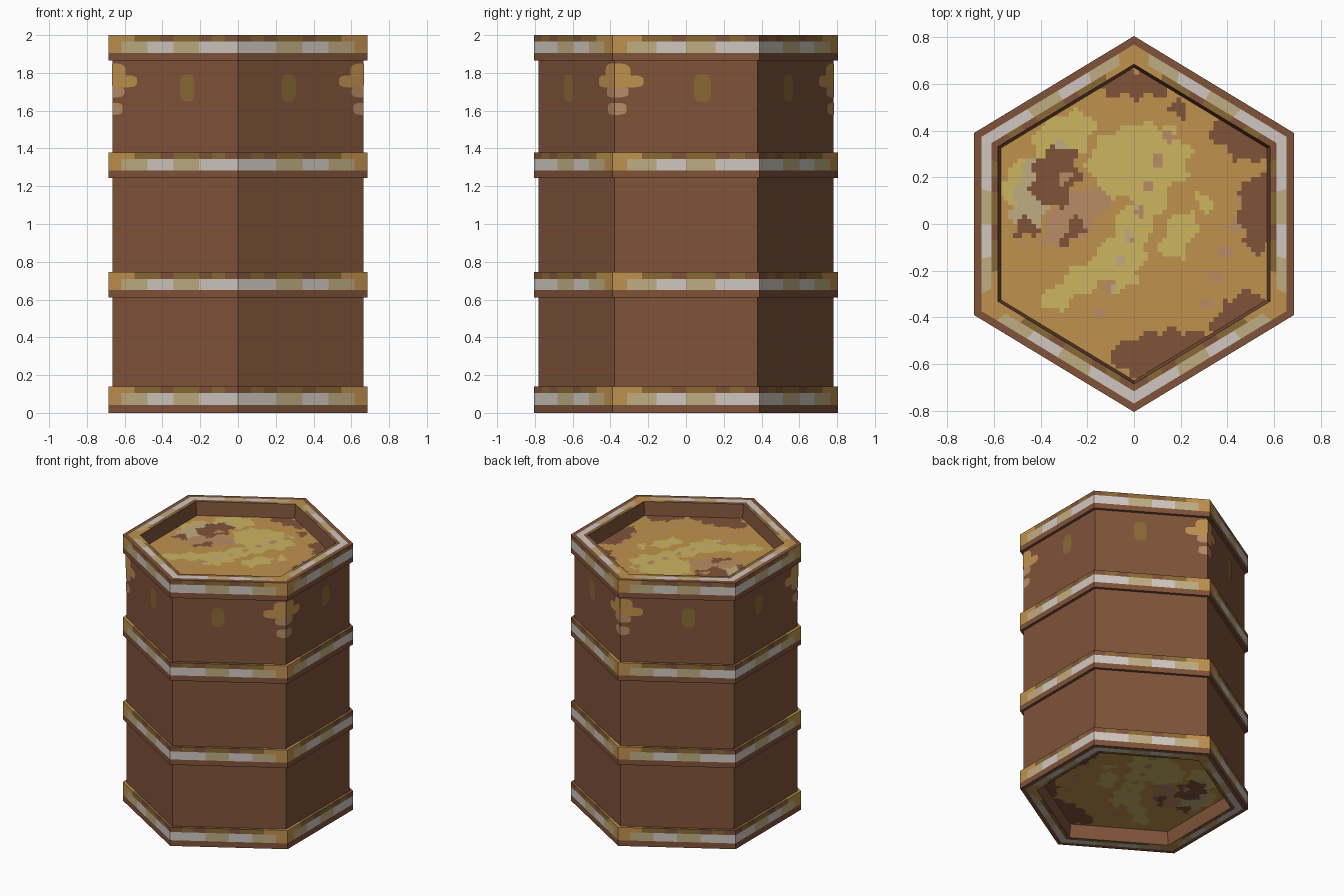
import bpy, bmesh, math
from mathutils import Vector

if "Cube" in bpy.data.objects:
    bpy.data.objects.remove(bpy.data.objects["Cube"])


def srgb(h):
    c = [int(h[i:i + 2], 16) / 255 for i in (0, 2, 4)]
    return [v / 12.92 if v < .04045 else ((v + .055) / 1.055) ** 2.4 for v in c] + [1]


# One flat material per colour, addressed by a letter
COLOURS = {"B": ("rust_brown", "80533A"), "W": ("pale_grey", "D0C7C0"),
           "K": ("khaki", "C0AD82"), "O": ("ochre", "C0914D"),
           "D": ("dark_ochre", "8A6935"), "Y": ("mustard_yellow", "CBB560"),
           "T": ("pinkish_tan", "B88C66")}
KEYS = list(COLOURS)
MATS = []
for name, code in COLOURS.values():
    m = bpy.data.materials.new(name)
    m.diffuse_color = srgb(code)
    m.use_nodes = True
    m.node_tree.nodes["Principled BSDF"].inputs["Base Color"].default_value = m.diffuse_color
    MATS.append(m)

# Hexagon outline; patterns mirror around the even corners
CORNERS = [Vector(p) for p in ((.685, -.39), (.685, .39), (0, .805),
                               (-.685, .39), (-.685, -.39), (0, -.805))]
SEG = 10
LIGHT = "OKKWWKKWWW"
TOP = "OODDBDDBDB"


def finish(bm, name):
    me = bpy.data.meshes.new(name)
    bm.to_mesh(me)
    bm.free()
    for m in MATS:
        me.materials.append(m)
    ob = bpy.data.objects.new(name, me)
    bpy.context.collection.objects.link(ob)
    return ob


def hex_lathe(name, profile, strips):
    """Sweep (scale, z) points round the hexagon, one colour pattern per strip."""
    bm = bmesh.new()
    rings = []
    for s, z in profile:
        ring = []
        for k in range(6):
            for j in range(SEG):
                p = CORNERS[k].lerp(CORNERS[(k + 1) % 6], j / SEG) * s
                ring.append(bm.verts.new((p.x, p.y, z)))
        rings.append(ring)
    n = 6 * SEG
    for a, b, pat in zip(rings, rings[1:], strips):
        for i in range(n):
            f = bm.faces.new((a[i], a[(i + 1) % n], b[(i + 1) % n], b[i]))
            j = i % SEG
            if (i // SEG) % 2:
                j = SEG - 1 - j
            f.material_index = KEYS.index(pat[j % len(pat)])
    return finish(bm, name)


# Barrel walls
hex_lathe("barrel_body", [(.97, .08), (.97, 1.92)], ["B"])

# Middle hoops
for name, z in (("lower_hoop", .61), ("upper_hoop", 1.243)):
    hex_lathe(name, [(.965, z), (1, z), (1, z + .04), (1, z + .1), (1, z + .135), (.965, z + .135)],
              ["B", "B", LIGHT, TOP, TOP])

# Bottom and top rims, each with a recess wall
hex_lathe("bottom_rim", [(.832, .105), (.85, 0), (.89, 0), (.955, 0), (1, 0), (1, .043),
                         (1, .105), (1, .14), (.965, .14)],
          ["B", TOP, LIGHT, "B", "B", LIGHT, TOP, TOP])
hex_lathe("top_rim", [(.965, 1.865), (1, 1.865), (1, 1.905), (1, 1.967), (1, 2), (.955, 2),
                      (.89, 2), (.85, 2), (.832, 1.895)],
          ["B", "B", LIGHT, TOP, "B", LIGHT, TOP, "B"])

# Stains on the lids: colour, centre, radii, tilt in degrees; later ones win
STAINS = [
    ("B", .53, .05, .08, .17, 0), ("B", .45, .36, .14, .07, -30),
    ("B", .45, -.40, .15, .08, 40), ("B", .12, -.55, .23, .09, 8),
    ("B", 0, .60, .16, .06, 0), ("B", .2, .5, .04, .04, 0),
    ("Y", -.30, .38, .14, .09, 25), ("Y", .02, .27, .22, .16, 10),
    ("Y", .02, .03, .24, .07, 58), ("Y", -.2, -.22, .25, .055, 35),
    ("Y", .19, -.05, .12, .06, 60), ("Y", -.02, -.17, .14, .05, 60),
    ("Y", .3, .09, .035, .035, 0), ("Y", -.51, .18, .05, .1, -25),
    ("T", -.25, .03, .17, .08, 40), ("K", -.42, .14, .09, .16, -25),
    ("B", -.34, .2, .1, .13, -20), ("B", -.47, -.02, .05, .04, 0),
    ("B", -.26, -.03, .03, .06, -35), ("T", -.3, .21, .03, .03, 0),
]


def lid_colour(x, y):
    # scattered small specks on a skewed lattice
    u, v = x + .5 * y, y - .3 * x
    cell = (math.floor(u / .095), math.floor(v / .095))
    du, dv = u / .095 - cell[0] - .5, v / .095 - cell[1] - .5
    speck = du * du + dv * dv < .09 and (cell[0] * 7 + cell[1] * 5) % 6 == 0
    # ragged outlines
    x, y = x + .016 * math.sin(55 * y), y + .016 * math.sin(60 * x + 1)
    c = "O"
    for col, cx, cy, rx, ry, t in STAINS:
        t = math.radians(t)
        a = (x - cx) * math.cos(t) + (y - cy) * math.sin(t)
        b = (y - cy) * math.cos(t) - (x - cx) * math.sin(t)
        if (a / rx) ** 2 + (b / ry) ** 2 < 1:
            c = col
    if speck and c in "YO" and math.hypot(x, y) < .48:
        c = "K" if c == "Y" and x < 0 else "T"
    return c


def lid(name, z, up):
    bm = bmesh.new()
    f = bm.faces.new([bm.verts.new((p.x * .84, p.y * .84, z)) for p in CORNERS])
    if not up:
        f.normal_flip()
    # cut into small cells so the stains can be coloured by face
    for axis in (0, 1):
        for i in range(-33, 34):
            co, no = Vector(), Vector()
            co[axis], no[axis] = i * .02 + .001, 1
            bmesh.ops.bisect_plane(bm, geom=bm.verts[:] + bm.edges[:] + bm.faces[:],
                                   plane_co=co, plane_no=no)
    for f in bm.faces:
        c = f.calc_center_median()
        f.material_index = KEYS.index(lid_colour(c.x, c.y))
    return finish(bm, name)


lid("top_lid", 1.9, True)
lid("bottom_lid", .1, False)


def side_mark(bm, k, d, z, rx, rz, col, lift, power=1.0):
    """Rounded plate on wall k, placed by distance from its even corner."""
    a, b = CORNERS[k] * .97, CORNERS[(k + 1) % 6] * .97
    along = (b - a).normalized()
    out = Vector((along.y, -along.x)) * lift
    if k % 2:
        a, along = b, -along
    pts = []
    for i in range(20):
        t = (i + .5) * math.tau / 20
        c, s = math.cos(t), math.sin(t)
        dd = max(0, d + rx * math.copysign(abs(c) ** power, c))
        p = a + along * dd + out
        pts.append(bm.verts.new((p.x, p.y, z + rz * math.copysign(abs(s) ** power, s))))
    if k % 2:
        pts.reverse()
    bm.faces.new(pts).material_index = KEYS.index(col)


# Painted marks near the top of every wall
bm = bmesh.new()
for k in range(6):
    side_mark(bm, k, .465, 1.72, .045, .073, "D", .003, .6)
    side_mark(bm, k, 0, 1.70, .075, .03, "T", .002, .6)
    side_mark(bm, k, 0, 1.61, .065, .032, "T", .002, .6)
    side_mark(bm, k, .07, 1.755, .085, .032, "O", .003, .6)
    side_mark(bm, k, 0, 1.80, .085, .05, "O", .004, .6)
finish(bm, "wall_marks")
